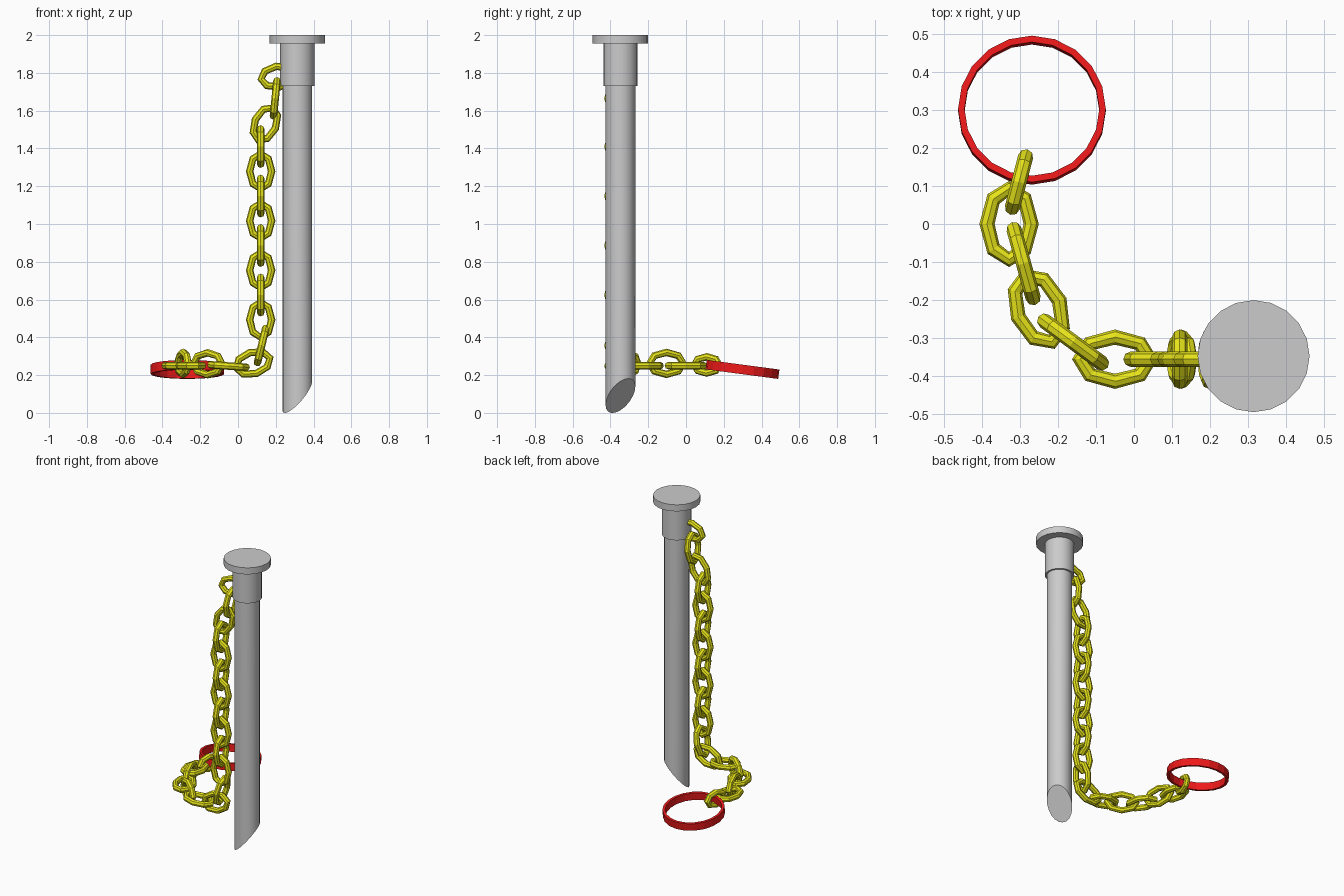
import bpy, bmesh
from math import sin, cos, pi, radians
from mathutils import Vector, Matrix

if "Cube" in bpy.data.objects:
    bpy.data.objects.remove(bpy.data.objects["Cube"])

def material(name, rgb):
    m = bpy.data.materials.new(name)
    m.diffuse_color = (*rgb, 1)
    m.use_nodes = True
    m.node_tree.nodes["Principled BSDF"].inputs["Base Color"].default_value = m.diffuse_color
    return m

YELLOW = material("chain_yellow", (0.80, 0.78, 0.01))
RED = material("ring_red", (0.85, 0.01, 0.01))
CX, CY = 0.314, -0.347

def finish(bm, name, mat=None, matrix=None):
    bmesh.ops.recalc_face_normals(bm, faces=bm.faces)
    me = bpy.data.meshes.new(name)
    bm.to_mesh(me)
    bm.free()
    ob = bpy.data.objects.new(name, me)
    bpy.context.collection.objects.link(ob)
    if mat:
        me.materials.append(mat)
    if matrix:
        ob.matrix_world = matrix
    return ob

def cylinder(name, r, z0, z1, cut=None):
    bm = bmesh.new()
    bmesh.ops.create_cone(bm, cap_ends=True, segments=20, radius1=r, radius2=r, depth=z1 - z0,
                          matrix=Matrix.Translation((CX, CY, (z0 + z1) / 2)))
    if cut:
        for v in bm.verts:
            if v.co.z < (z0 + z1) / 2:
                v.co.z = cut(v.co.x - CX, v.co.y - CY)
    ob = finish(bm, name)
    bpy.context.view_layer.objects.active = ob
    ob.select_set(True)
    bpy.ops.object.shade_smooth_by_angle(angle=radians(30))
    ob.select_set(False)

def ring_mesh(path, section):
    # Sweep a closed section (outward, up) around a closed ellipse path
    bm = bmesh.new()
    loops = [[bm.verts.new((p[0] + o * n[0], p[1] + o * n[1], u)) for o, u in section]
             for p, n in path]
    for i, a in enumerate(loops):
        b = loops[(i + 1) % len(loops)]
        for j in range(len(section)):
            k = (j + 1) % len(section)
            bm.faces.new((a[j], b[j], b[k], a[k]))
    return bm

# Stake: pointed post, collar and head
cylinder("post", 0.079, 0.0, 1.9, cut=lambda x, y: 0.091 + 1.16 * (0.84 * x + 0.54 * y))
cylinder("collar", 0.091, 1.73, 1.956)
cylinder("head", 0.147, 1.955, 2.0)

# Chain link: octagonal loop with an octagonal tube
TUBE = [(0.020 * cos(k * pi / 4), 0.020 * sin(k * pi / 4)) for k in range(8)]

def link(index, centre, axis, side, size=1.0):
    path = []
    for k in range(8):
        a = k * pi / 4
        p = (0.093 * size * cos(a), 0.058 * size * sin(a))
        path.append((p, Vector((cos(a) * 0.9, sin(a) * 1.1)).normalized()))
    x = Vector(axis).normalized()
    z = x.cross(Vector(side)).normalized()
    y = z.cross(x)
    m = Matrix((x, y, z)).transposed().to_4x4()
    m.translation = centre
    finish(ring_mesh(path, TUBE), f"chain_link_{index}", YELLOW, m)

X, Y, Z = (1, 0, 0), (0, 1, 0), (0, 0, 1)
Y0 = -0.355
links = [
    # links leaving the collar
    ((0.21, Y0, 1.78), (1, 0, 0.15), Z, 0.95),
    ((0.197, Y0, 1.665), (0.10, 0, 1), Y),
    ((0.145, Y0, 1.53), (0.45, 0, 1), X),
]
# straight hanging links, alternately turned
links += [((0.12, Y0, 1.41 - 0.131 * i), Z, X if i % 2 else Y) for i in range(8)]
# links curving along the bottom to the ring
links += [
    ((0.125, Y0, 0.357), (0.24, 0, 1), Y),
    ((0.08, Y0, 0.264), (1, 0, 0.3), Z),
    ((-0.05, Y0, 0.248), (1, 0, -0.07), Y),
    ((-0.16, -0.31, 0.26), (0.19, -0.14, 0), Z),
    ((-0.25, -0.223, 0.25), (-0.4, 1, 0), X),
    ((-0.29, -0.104, 0.262), (-0.28, 1, 0), Z),
    ((-0.328, 0.0, 0.25), Y, X),
    ((-0.302, 0.11, 0.254), (0.26, 1, 0), Z, 0.74),
]
for i, args in enumerate(links):
    link(i + 1, *args)

# Red ring, slightly tipped
circle = [((cos(a), sin(a)), (cos(a), sin(a))) for a in (pi / 10 * k for k in range(20))]
r0, r1, h = 0.177 - 1, 0.194 - 1, 0.025
finish(ring_mesh(circle, [(r0, -h), (r1, -h), (r1, h), (r0, h)]), "key_ring", RED,
       Matrix.Translation((-0.268, 0.299, 0.23)) @ Matrix.Rotation(radians(-7.5), 4, 'X'))
